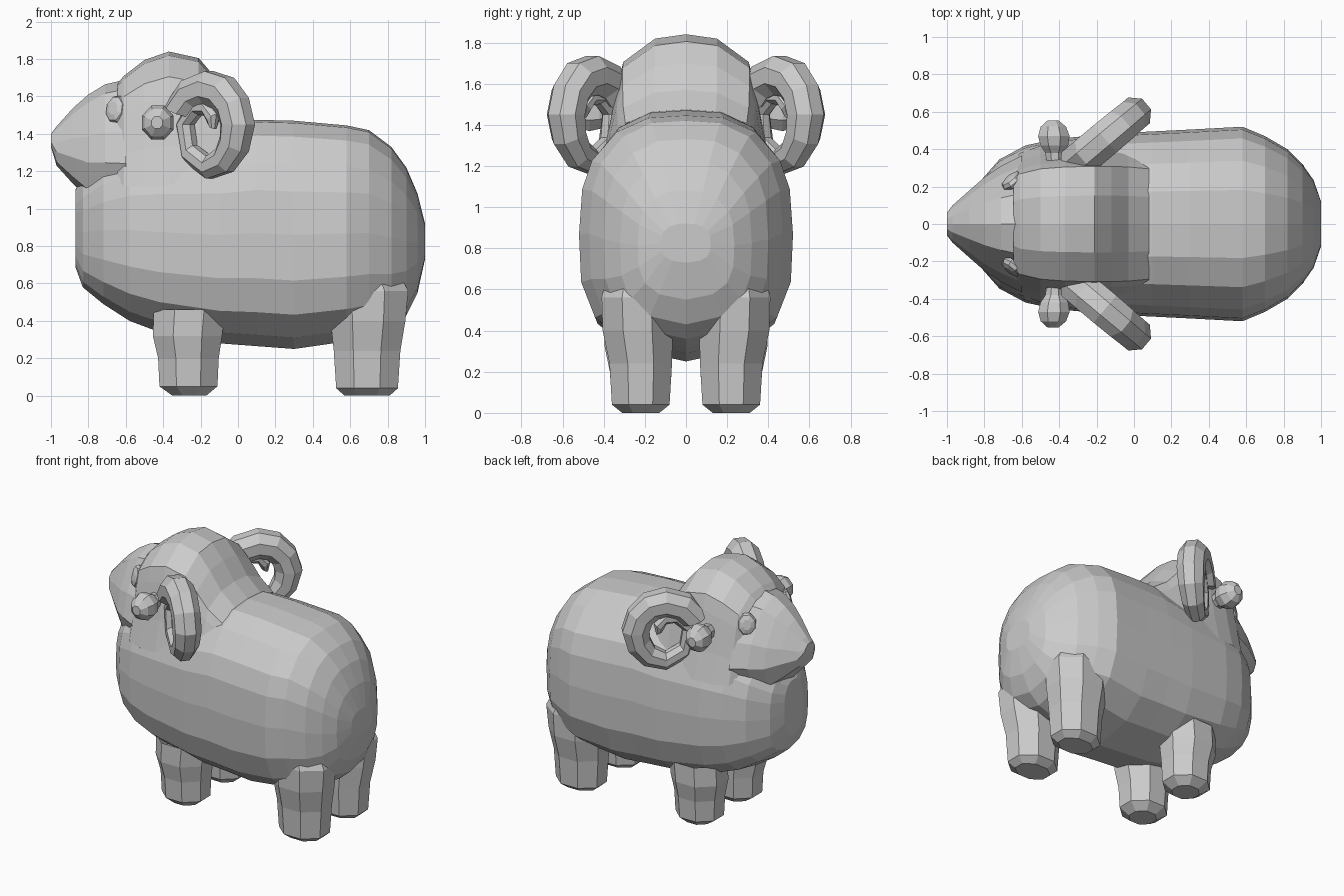
import bpy, bmesh, math
from mathutils import Vector

if "Cube" in bpy.data.objects:
    bpy.data.objects.remove(bpy.data.objects["Cube"])


def skin(name, rings, closed=True, cap_start=True, cap_end=True, mirror=False):
    """Bridge a list of point rings into one flat-shaded object."""
    bm = bmesh.new()
    rows = [[bm.verts.new(p) for p in ring] for ring in rings]
    n = len(rows[0])
    for a, b in zip(rows, rows[1:]):
        for i in range(n if closed else n - 1):
            j = (i + 1) % n
            bm.faces.new((a[i], a[j], b[j], b[i]))
    if cap_start:
        bm.faces.new(rows[0])
    if cap_end:
        bm.faces.new(rows[-1])
    bmesh.ops.recalc_face_normals(bm, faces=bm.faces)
    mesh = bpy.data.meshes.new(name)
    bm.to_mesh(mesh)
    bm.free()
    obj = bpy.data.objects.new(name, mesh)
    bpy.context.collection.objects.link(obj)
    if mirror:
        mod = obj.modifiers.new("mirror", 'MIRROR')
        mod.use_axis = (False, True, False)
    return obj


def section_ring(half, x, zb, zt, w):
    """Symmetric cross-section in the yz plane; half goes top to bottom."""
    mid, h = (zb + zt) / 2, (zt - zb) / 2
    right = [(x, w * y, mid + h * t) for y, t in half]
    left = [(px, -py, pz) for px, py, pz in reversed(right) if py > 1e-6]
    return right + left


def oval(c, u, v, ru, rv, n=8):
    """Ring of n points around c in the plane of u and v."""
    k = 1 / math.cos(math.pi / n)
    c, u, v = Vector(c), Vector(u), Vector(v)
    return [c + u * (ru * k * math.cos(a)) + v * (rv * k * math.sin(a))
            for a in [(i + 0.5) * 2 * math.pi / n for i in range(n)]]


X, Y, Z = (1, 0, 0), (0, 1, 0), (0, 0, 1)

# Woolly body
body_half = [(0, 1), (.35, .98), (.65, .86), (.88, .62), (.97, .38), (1, 0),
             (.98, -.4), (.85, -.7), (.55, -.9), (0, -1)]
body = [(-.87, .69, 1.10, .11), (-.83, .58, 1.17, .22), (-.72, .49, 1.28, .345),
        (-.58, .40, 1.37, .42), (-.42, .34, 1.41, .455), (-.10, .28, 1.44, .485),
        (.10, .265, 1.475, .495), (.30, .25, 1.47, .505), (.58, .29, 1.445, .52),
        (.70, .32, 1.42, .47), (.82, .36, 1.33, .40), (.90, .43, 1.22, .32),
        (.96, .55, 1.08, .235), (1.0, .73, .92, .12)]
skin("body", [section_ring(body_half, *r) for r in body])

# Woolly crown and neck: open shell sunk into the body
crown_half = [(0, 1), (.33, .95), (.67, .68), (.73, .42), (.84, -.2), (.95, -.7)]
crown = [(-.645, 1.06, 1.67, .35), (-.61, 1.02, 1.71, .40), (-.50, 1.0, 1.795, .44),
         (-.37, 1.0, 1.84, .455), (-.21, 1.0, 1.805, .46), (-.12, 1.0, 1.70, .46),
         (-.03, 1.03, 1.57, .455), (.08, 1.05, 1.475, .44)]


def open_ring(x, zb, zt, w):
    mid, h = (zb + zt) / 2, (zt - zb) / 2
    right = [(x, w * y, mid + h * t) for y, t in crown_half]
    return [(a, -b, c) for a, b, c in reversed(right[1:])] + right


skin("head_wool", [open_ring(*r) for r in crown], closed=False,
     cap_start=False, cap_end=False)

# Wedge-shaped face
face_half = [(0, 1), (.45, .85), (.85, .2), (1, -.3), (.75, -.82), (0, -1)]
face = [(-1.0, 1.33, 1.40, .06), (-.97, 1.23, 1.44, .10), (-.88, 1.13, 1.54, .18),
        (-.80, 1.05, 1.61, .25), (-.71, 1.02, 1.665, .31), (-.60, 1.0, 1.69, .365)]
skin("face", [section_ring(face_half, *r) for r in face], cap_end=False)

# Eyes: flattened low-poly discs set into the face
eye_dir = Vector((-.62, .75, .22)).normalized()
eye_u = eye_dir.cross(Vector(Z)).normalized()
eye_v = eye_u.cross(eye_dir)
eye_c = Vector((-.65, .23, 1.53))
skin("eye", [oval(eye_c + eye_dir * d, eye_u, eye_v, r * .062, r * .074)
             for d, r in [(-.02, .9), (.0, 1), (.02, .85), (.03, .45)]],
     cap_start=False, mirror=True)

# Ears: knobs on short stalks
ear = [(.30, .045), (.38, .05), (.42, .074), (.47, .084), (.52, .068), (.553, .03)]
skin("ear", [oval((-.42 - .05 * (y - .3), y, 1.46), X, Z, r, r * 1.08) for y, r in ear],
     cap_start=False, mirror=True)

# Curled horns: tapering tube along a flat spiral (angle, radius, thickness)
yaw = math.radians(40)
out = Vector((math.cos(yaw), math.sin(yaw), 0))
side = Vector((-math.sin(yaw), math.cos(yaw), 0))
horn_c = Vector((-.155, .455, 1.45))
spiral = [(160, .20, .095), (125, .19, .095), (90, .19, .095), (60, .195, .093),
          (30, .195, .09), (0, .20, .09), (-30, .205, .083), (-60, .22, .072),
          (-90, .23, .06), (-130, .20, .053), (-180, .16, .048), (-225, .12, .046),
          (-270, .09, .045), (-325, .06, .04), (-380, .05, .02)]
horn = []
for deg, r, t in spiral:
    a = math.radians(deg)
    radial = out * math.cos(a) + Vector(Z) * math.sin(a)
    shift = side * (.02 * max(0, -deg - 90) / 240)
    horn.append(oval(horn_c + radial * r + shift, radial, side, t, t))
skin("horn", horn, mirror=True)

# Legs with bevelled hooves (x, y, z, half length, half width)
front_leg = [(-.26, .22, .0, .09, .085), (-.265, .22, .05, .155, .14),
             (-.265, .22, .20, .162, .15), (-.27, .23, .32, .185, .165),
             (-.26, .23, .46, .19, .165)]
rear_leg = [(.69, .22, 0, .12, .09), (.69, .22, .04, .165, .14),
            (.69, .22, .24, .178, .152), (.695, .235, .40, .20, .17),
            (.695, .24, .56, .215, .17), (.65, .23, .72, .18, .14)]
for name, leg in (("front_leg", front_leg), ("rear_leg", rear_leg)):
    skin(name, [oval((x, y, z), X, Y, rx, ry) for x, y, z, rx, ry in leg],
         cap_end=False, mirror=True)
